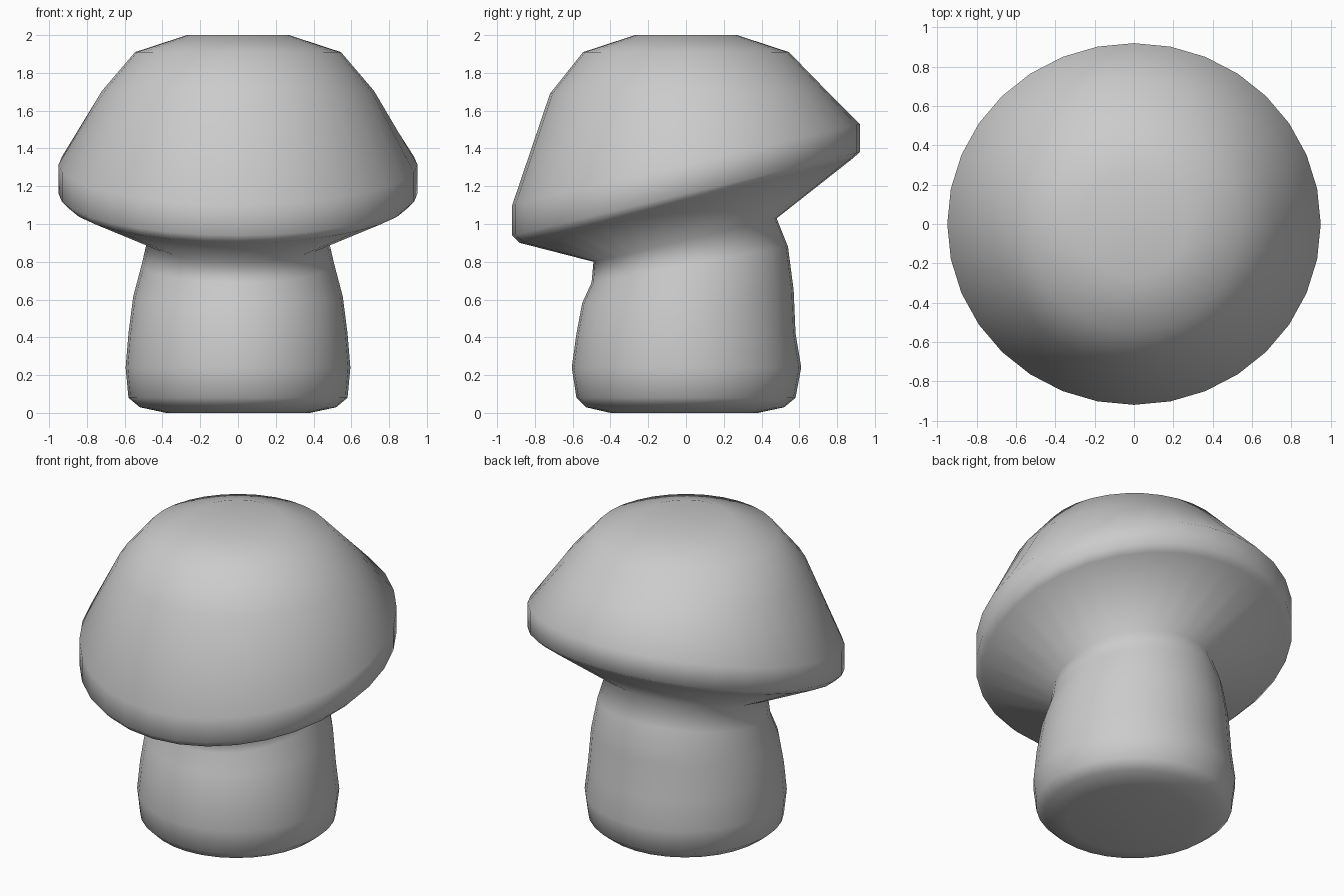
import bpy
import bmesh
from math import cos, sin, tau

cube = bpy.data.objects.get("Cube")
if cube:
    bpy.data.objects.remove(cube, do_unlink=True)

SIDES = 32

# Rings from foot to crown: half width, front (y, z), back (y, z)
STEM = [
    (0.38, (-0.40, 0.00), (0.38, 0.00)),
    (0.52, (-0.53, 0.03), (0.52, 0.03)),
    (0.58, (-0.58, 0.08), (0.58, 0.08)),
    (0.595, (-0.605, 0.24), (0.61, 0.24)),
    (0.58, (-0.58, 0.42), (0.58, 0.42)),
    (0.555, (-0.55, 0.58), (0.57, 0.65)),
    (0.51, (-0.50, 0.69), (0.54, 0.88)),
    (0.48, (-0.49, 0.80), (0.48, 1.03)),
]
CAP = [
    (0.91, (-0.88, 0.90), (0.88, 1.345)),
    (0.95, (-0.92, 0.94), (0.92, 1.38)),
    (0.95, (-0.92, 1.10), (0.92, 1.53)),
    (0.72, (-0.72, 1.69), (0.73, 1.72)),
    (0.545, (-0.545, 1.91), (0.545, 1.91)),
    (0.27, (-0.27, 2.00), (0.27, 2.00)),
]


def add_ring(bm, half_width, front, back):
    """Tilted oval whose front and back points are given."""
    ring = []
    for i in range(SIDES):
        a = tau * i / SIDES
        t = (1 + sin(a)) / 2
        y = front[0] + (back[0] - front[0]) * t
        z = front[1] + (back[1] - front[1]) * t
        ring.append(bm.verts.new((half_width * cos(a), y, z)))
    return ring


def close_ring(bm, ring, z):
    centre = bm.verts.new((0, 0, z))
    for i in range(SIDES):
        bm.faces.new((ring[i], ring[(i + 1) % SIDES], centre))


# Stem and tilted cap form one continuous smooth skin
bm = bmesh.new()
rings = [add_ring(bm, *r) for r in STEM + CAP]
for low, high in zip(rings, rings[1:]):
    for i in range(SIDES):
        j = (i + 1) % SIDES
        bm.faces.new((low[i], low[j], high[j], high[i]))
close_ring(bm, rings[0], 0)
close_ring(bm, rings[-1], 1.99)
bmesh.ops.recalc_face_normals(bm, faces=bm.faces)

mesh = bpy.data.meshes.new("mushroom")
bm.to_mesh(mesh)
bm.free()
mesh.shade_smooth()
mushroom = bpy.data.objects.new("mushroom", mesh)
bpy.context.collection.objects.link(mushroom)

# Plain grey all over
grey = bpy.data.materials.new("light_grey")
grey.use_nodes = True
colour = (0.6, 0.6, 0.6, 1)
grey.diffuse_color = colour
grey.node_tree.nodes["Principled BSDF"].inputs["Base Color"].default_value = colour
mesh.materials.append(grey)
